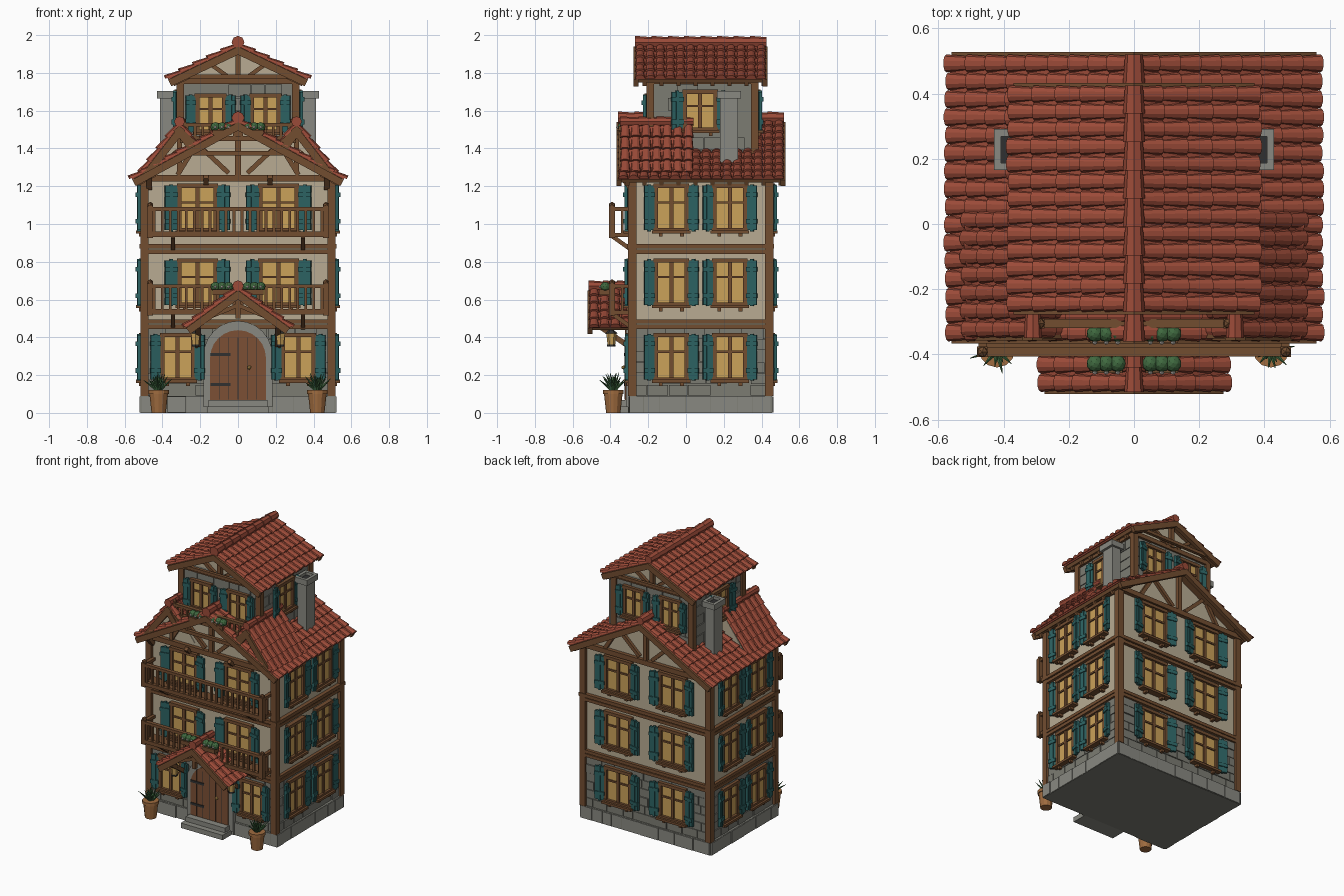
import bpy, bmesh, math, random
from mathutils import Matrix, Vector

if "Cube" in bpy.data.objects:
    bpy.data.objects.remove(bpy.data.objects["Cube"])
random.seed(4)
COL = dict(stone=(.2, .2, .17), stone2=(.25, .25, .22), plaster=(.48, .41, .29), wood=(.17, .075, .03),
           tile=(.33, .07, .04), teal=(.025, .12, .12), glass=(.6, .36, .1), door=(.2, .08, .035),
           pot=(.35, .15, .05), leaf=(.05, .14, .05), flower=(.7, .65, .6), dark=(.03, .03, .03))
parts = {}

def bm_of(name, mat):
    return parts.setdefault(name, (bmesh.new(), mat))[0]

def box(name, mat, lo, hi, M=Matrix()):
    lo, hi = Vector(lo), Vector(hi)
    S = Matrix.Diagonal((*(hi - lo), 1))
    bmesh.ops.create_cube(bm_of(name, mat), size=1, matrix=M @ Matrix.Translation((lo + hi) / 2) @ S)

def beam(name, p, q, w=.03, d=None, mat='wood'):
    p, q = Vector(p), Vector(q)
    R = (q - p).to_track_quat('Z', 'Y').to_matrix().to_4x4()
    d, h = d or w, (q - p).length / 2
    box(name, mat, (-w / 2, -d / 2, -h), (w / 2, d / 2, h), Matrix.Translation((p + q) / 2) @ R)

def prism(name, mat, pts, y0, y1):
    bm = bm_of(name, mat)
    rings = [[bm.verts.new((x, y, z)) for x, z in pts] for y in (y0, y1)]
    loft(bm, *rings)

def loft(bm, a, b):
    n = len(a)
    for i in range(n):
        bm.faces.new((a[i], a[(i + 1) % n], b[(i + 1) % n], b[i]))
    bm.faces.new(a)
    bm.faces.new(b)

def cone(name, mat, p, r1, r2, h, seg=10, R=Matrix()):
    bmesh.ops.create_cone(bm_of(name, mat), cap_ends=True, segments=seg, radius1=r1, radius2=r2, depth=h,
                          matrix=Matrix.Translation(p) @ R @ Matrix.Translation((0, 0, h / 2)))

def ball(name, mat, p, r, sub=1):
    bmesh.ops.create_icosphere(bm_of(name, mat), subdivisions=sub, radius=r, matrix=Matrix.Translation(p))

def wall(side, u, z, hx, y0, y1):
    """Local frame on a wall: x along the wall, -y outwards. side 0 front, 1 right, 2 back, 3 left."""
    p = [(u, y0, z), (hx, u, z), (u, y1, z), (-hx, u, z)][side]
    return Matrix.Translation(p) @ Matrix.Rotation(side * math.pi / 2, 4, 'Z')

def window(M, w, h, sw):
    a, b = w / 2, h / 2
    box('window_glass', 'glass', (-a, -.012, -b), (a, .01, b), M)
    for s in (-1, 1):
        box('window_frames', 'wood', (s * a - .01, -.026, -b), (s * a + .01, .01, b), M)
        box('window_frames', 'wood', (-a - .014, -.03, s * b - .011), (a + .014, .01, s * b + .011), M)
        box('window_frames', 'wood', (-.011 * (s > 0), -.022, -b), (.011 * (s < 0), .01, b), M)
        box('window_frames', 'wood', (s * a * .7 - .01, -.03, -b - .035), (s * a * .7 + .01, 0, -b), M)
        H = M @ Matrix.Translation((s * (a + .012), -.018, 0)) @ Matrix.Rotation(-s * .2, 4, 'Z')
        lo, hi = sorted((0, s * sw))
        box('shutters', 'teal', (lo, -.01, -b), (hi, .006, b), H)
        for z in (-.6, .6):
            box('shutters', 'teal', (lo - .002, -.018, z * b - .012), (hi + .002, .004, z * b + .012), H)
        box('shutters', 'teal', ((lo + hi) / 2 - .008, -.014, -b - .006), ((lo + hi) / 2 + .008, .006, b + .006), H)
    box('window_frames', 'wood', (-a, -.02, b * .25 - .006), (a, .01, b * .25 + .006), M)
    box('window_frames', 'wood', (-a - .022, -.045, -b - .018), (a + .022, .01, -b - .002), M)

def stones(name, M, half, z0, z1, rows):
    h = (z1 - z0) / rows
    for r in range(rows):
        u = -half
        while u < half:
            e = min(half, u + random.uniform(.07, .15))
            box(name, random.choice(('stone', 'stone2')) if name not in parts else parts[name][1],
                (u + .002, -random.uniform(.004, .011), z0 + r * h + .002), (e - .002, .02, z0 + (r + 1) * h - .002), M)
            u = e

def roof(name, cx, zr, slopes, y0, y1, back=True, cap=.034):
    ang = [math.pi * i / 5 for i in range(6)]
    for dx, dz in slopes:
        L = math.hypot(dx, dz)
        d = Vector((dx, 0, dz)) / L
        n = Vector((-dz, 0, dx)) / L * (1 if dx > 0 else -1)
        M = Matrix(((d.x, 0, n.x, cx), (0, 1, 0, 0), (d.z, 0, n.z, zr), (0, 0, 0, 1)))
        box(name + '_deck', 'wood', (0, y0 + .015, -.022), (L - .01, y1 - .015, 0), M)
        box(name + '_bed', 'tile', (0, y0 + .006, 0), (L, y1 - .006, .009), M)
        bm = bm_of(name + '_tiles', 'tile')
        cols, rows = round((y1 - y0) / .054), max(1, round(L / .075))
        pw, pl = (y1 - y0) / cols, L / rows
        for c in range(cols):                         # overlapping barrel tiles
            for r in range(rows):
                y, j = y0 + (c + .5) * pw, random.uniform(-.004, .004)
                ends = [(r * pl, pw * .39, 0), (min(L + .008, (r + 1) * pl + .008) + j, pw * .5, .008)]
                loft(bm, *[[bm.verts.new(M @ Vector((s, y + rad * math.cos(t), .002 + lift + rad * .75 * math.sin(t))))
                            for t in ang] for s, rad, lift in ends])
        for y in [y0 + .006] + ([y1 - .006] if back else []):   # barge boards
            box(name + '_barge_boards', 'wood', (0, y - .013, -.04), (L, y + .013, -.001), M)
        if L > .35:                                   # rafter tails
            for k in range(round((y1 - y0) / .09)):
                y = y0 + .05 + k * .09
                box(name + '_rafters', 'wood', (L - .12, y - .01, -.045), (L - .015, y + .01, -.02), M)
    k = max(2, round((y1 - y0) / .09))                # ridge caps
    for i in range(k):
        l = (y1 - y0) / k
        cone(name + '_ridge', 'tile', (cx, y0 + i * l, zr + .022), cap, cap * .8, l * 1.0, 8, Matrix.Rotation(-math.pi / 2, 4, 'X'))

HX, Y0, Y1, CY = .495, -.285, .44, .0775
# plinth and storeys
box('plinth', 'stone', (-.515, -.3, 0), (.515, .455, .09))
box('ground_floor', 'stone', (-HX, Y0, .08), (HX, Y1, .46))
box('upper_floors', 'plaster', (-HX, Y0, .46), (HX, Y1, 1.25))
for s in range(4):
    half, c = (HX, 0) if s % 2 == 0 else (.36, CY)
    stones('wall_stones', wall(s, c, 0, HX, Y0, Y1), half, .09, .45, 6)
    stones('plinth_stones', wall(s, c, 0, .512, -.298, .453), half + .018, 0, .09, 1)
# timber frame
for x in (-HX, HX):
    for y in (Y0, Y1):
        box('corner_posts', 'wood', (x - .022, y - .022, .09), (x + .022, y + .022, 1.25))
for z, h in ((.445, .022), (.472, .022), (.842, .022), (.87, .024), (1.225, .035)):
    e = .022 if h < .023 else .027
    box('floor_beams', 'wood', (-HX - e, Y0 - e, z), (HX + e, Y1 + e, z + h))
# windows of the three main floors
for z in (.295, .69, 1.085):
    for s in (-1, 1):
        f = (.32, .16, .052) if z < .4 else (.215, .19, .066)
        window(wall(0, s * f[0], z, HX, Y0, Y1), f[1], .235, f[2])
        window(wall(2, s * .215, z, HX, Y0, Y1), .19, .235, .066)
        for side in (1, 3):
            window(wall(side, CY + s * .155, z, HX, Y0, Y1), .16, .235, .052)

# main roof with gables, front dormers, tower roof, porch roof
prism('main_gable', 'plaster', [(-HX, 1.2), (HX, 1.2), (HX, 1.255), (0, 1.525), (-HX, 1.255)], Y0, Y1)
roof('main_roof', 0, 1.54, [(.56, -.305), (-.56, -.305)], -.36, .52)
for s in (-1, 1):
    prism('dormer_gables', 'plaster', [(s * .14, 1.28), (s * .49, 1.27), (s * .31, 1.515)], -.29, .03)
    roof('dormer_roof', s * .31, 1.52, [(s * .195, -.25), (-s * .085, -.11)], -.35, .04, False, .028)
    for y in (Y0 - .008, Y1 + .008):                  # gable struts
        beam('gable_timber', (s * .05, y, 1.27), (s * .2, y, 1.41), .025)
        beam('gable_timber', (s * .32, y, 1.26), (s * .24, y, 1.39), .025)
    beam('dormer_timber', (s * .31, -.3, 1.27), (s * .31, -.3, 1.51), .025)
    beam('dormer_timber', (s * .33, -.3, 1.38), (s * .42, -.3, 1.3), .022)
    beam('gable_braces', (s * .31, -.34, 1.5), (s * .17, -.34, 1.38), .022)
    beam('gable_braces', (s * .47, -.29, 1.19), (s * .47, -.35, 1.26), .03)
    beam('gable_braces', (s * .17, -.29, 1.2), (s * .17, -.34, 1.25), .025)
    beam('gable_braces', (s * .28, -.335, 1.375), (0, -.335, 1.375), .024)
    beam('gable_braces', (s * .5, -.33, 1.255), (s * .5, .5, 1.255), .026)
for y in (Y0 - .01, Y1 + .01):
    beam('gable_timber', (0, y, 1.25), (0, y, 1.52), .03)

# stone tower
TX, T0, T1 = .305, -.19, .365
box('tower', 'stone', (-TX, T0, 1.26), (TX, T1, 1.78))
prism('tower_gable', 'plaster', [(-TX, 1.74), (TX, 1.74), (TX, 1.78), (0, 1.92), (-TX, 1.78)], T0, T1)
roof('tower_roof', 0, 1.94, [(.37, -.175), (-.37, -.175)], -.27, .425)
for s in range(4):
    half, c = (TX, 0) if s % 2 == 0 else (.277, .0875)
    stones('tower_stones', wall(s, c, 0, TX, T0, T1), half, 1.32, 1.74, 6)
box('tower_beam', 'wood', (-TX - .02, T0 - .02, 1.74), (TX + .02, T1 + .02, 1.77))
for y in (T0, T1):
    o = -.012 if y < 0 else .012
    beam('tower_timber', (0, y + o, 1.76), (0, y + o, 1.92), .028)
    for s in (-1, 1):
        box('tower_posts', 'wood', (s * TX - .02, y - .02, 1.3), (s * TX + .02, y + .02, 1.75))
        beam('tower_timber', (s * .04, y + o, 1.77), (s * .15, y + o, 1.85), .022)
        beam('tower_timber', (s * .32, y + o * 4, 1.78), (0, y + o * 4, 1.78), .022)
for s in (-1, 1):
    window(wall(0, s * .145, 1.585, TX, T0, T1), .14, .19, .05)
    window(wall(2, s * .145, 1.6, TX, T0, T1), .14, .2, .05)
    window(wall(1 if s > 0 else 3, .075, 1.6, TX, T0, T1), .16, .2, .06)
    # chimneys
    c = Matrix.Translation((s * .379, .228, 0))
    box('chimneys', 'stone2', (-.034, -.048, 1.3), (.034, .048, 1.68), c)
    for k in (-1, 1):
        box('chimney_caps', 'stone2', (k * .04 - .011, -.062, 1.665), (k * .04 + .011, .062, 1.705), c)
        box('chimney_caps', 'stone2', (-.05, k * .052 - .011, 1.665), (.05, k * .052 + .011, 1.705), c)
    box('chimney_flues', 'dark', (-.03, -.045, 1.66), (.03, .045, 1.685), c)

# balconies
def railing(x, y, z0, z1, n):
    for z, h in ((z0, .025), (z1 - .02, .02)):
        box('balcony_rails', 'wood', (-x, y - .014, z), (x, y + .014, z + h))
    for i in range(n):
        u = -x + 2 * x * (i + .5) / n
        box('balusters', 'wood', (u - .007, y - .007, z0), (u + .007, y + .007, z1 - .01))
    for s in (-1, 1):
        box('balcony_posts', 'wood', (s * x - .016, y - .016, z0 - .01), (s * x + .016, y + .016, z1 + .005))
        ball('balcony_posts', 'wood', (s * x, y, z1 + .01), .018)

for z in (.525, .935):
    railing(.465, -.392, z, z + .155, 22)
    box('balcony_floors', 'wood', (-.475, -.4, z - .005), (.475, Y0, z + .018))
    for s in (-1, 1):
        box('balcony_rails', 'wood', (s * .465 - .012, -.39, z + .135), (s * .465 + .012, Y0, z + .155))
        box('balusters', 'wood', (s * .465 - .007, -.345, z), (s * .465 + .007, -.331, z + .14))
        beam('balcony_braces', (s * .345, Y0, z - .075), (s * .345, -.39, z), .022)
railing(.29, -.305, 1.44, 1.535, 14)
for s in (-1, 1):
    for y, z in ((-.432, .645), (-.34, 1.49)):        # flower boxes
        box('flower_boxes', 'wood', (s * .085 - .05, y - .025, z - .02), (s * .085 + .05, y + .025, z + .008))
        for k in (-.035, 0, .035):
            ball('flower_bushes', 'leaf', (s * .085 + k, y + .004, z + .023), .026, 2)
            ball('flowers', 'flower', (s * .085 + k, y - .023, z + .022), .008)

# porch
roof('porch_roof', 0, .65, [(.275, -.2), (-.275, -.2)], -.515, -.29, False, .03)
beam('porch_frame', (0, -.49, .5), (0, -.49, .64), .026)
for s in (-1, 1):
    beam('porch_frame', (s * .21, -.48, .475), (s * .21, Y0, .475), .03)
    beam('porch_frame', (s * .21, -.46, .46), (s * .21, Y0, .34), .028)
    beam('porch_frame', (s * .17, -.49, .5), (0, -.49, .57), .022)
    # lanterns
    p = (s * .225, -.395, .36)
    cone('lantern_glass', 'glass', p, .02, .027, .06, 6)
    cone('lantern_tops', 'dark', (p[0], p[1], .42), .034, .006, .025, 6)
    cone('lantern_tops', 'dark', (p[0], p[1], .352), .022, .022, .01, 6)
    beam('lantern_tops', (p[0], p[1], .44), (p[0], p[1], .47), .008, mat='dark')

# arched door
def arch(r, zc, z0):
    return [(-r, z0), (r, z0)] + [(r * math.cos(t), zc + r * math.sin(t)) for t in [math.pi * i / 12 for i in range(13)]]
prism('door_surround', 'stone2', arch(.182, .305, .03), -.318, Y0)
prism('door', 'door', arch(.148, .29, .06), -.324, Y0)
for i in range(-2, 3):
    box('door_grooves', 'dark', (i * .05 - .0015, -.3255, .07), (i * .05 + .0015, -.32, .4))
for z in (.15, .31):
    box('door_hinges', 'dark', (-.145, -.329, z - .008), (-.04, -.32, z + .008))
ball('door_knob', 'glass', (.06, -.33, .24), .012)
box('door_steps', 'stone2', (-.165, -.41, 0), (.165, -.29, .035))
box('door_steps', 'stone2', (-.155, -.37, .03), (.155, -.29, .068))

# potted plants
for s in (-1, 1):
    x, y = s * .42, -.385
    cone('pots', 'pot', (x, y, 0), .038, .05, .11, 12)
    cone('pots', 'pot', (x, y, .1), .055, .055, .022, 12)
    for i in range(26):
        R = Matrix.Rotation(i * 2.4, 4, 'Z') @ Matrix.Rotation(.1 + .9 * i / 26, 4, 'Y')
        cone('plant_leaves', 'leaf', (x, y, .115), .011, .001, random.uniform(.07, .105), 4, R)

# turn collected meshes into objects
mats = {}
for k, c in COL.items():
    mats[k] = bpy.data.materials.new(k)
    mats[k].diffuse_color = (*c, 1)
for name, (bm, mat) in parts.items():
    bmesh.ops.recalc_face_normals(bm, faces=bm.faces)
    me = bpy.data.meshes.new(name)
    bm.to_mesh(me)
    bm.free()
    me.materials.append(mats[mat])
    bpy.context.collection.objects.link(bpy.data.objects.new(name, me))

for m in bpy.data.materials:
    if m.users and not m.is_grease_pencil:
        m.use_nodes = True
        m.node_tree.nodes["Principled BSDF"].inputs["Base Color"].default_value = m.diffuse_color
